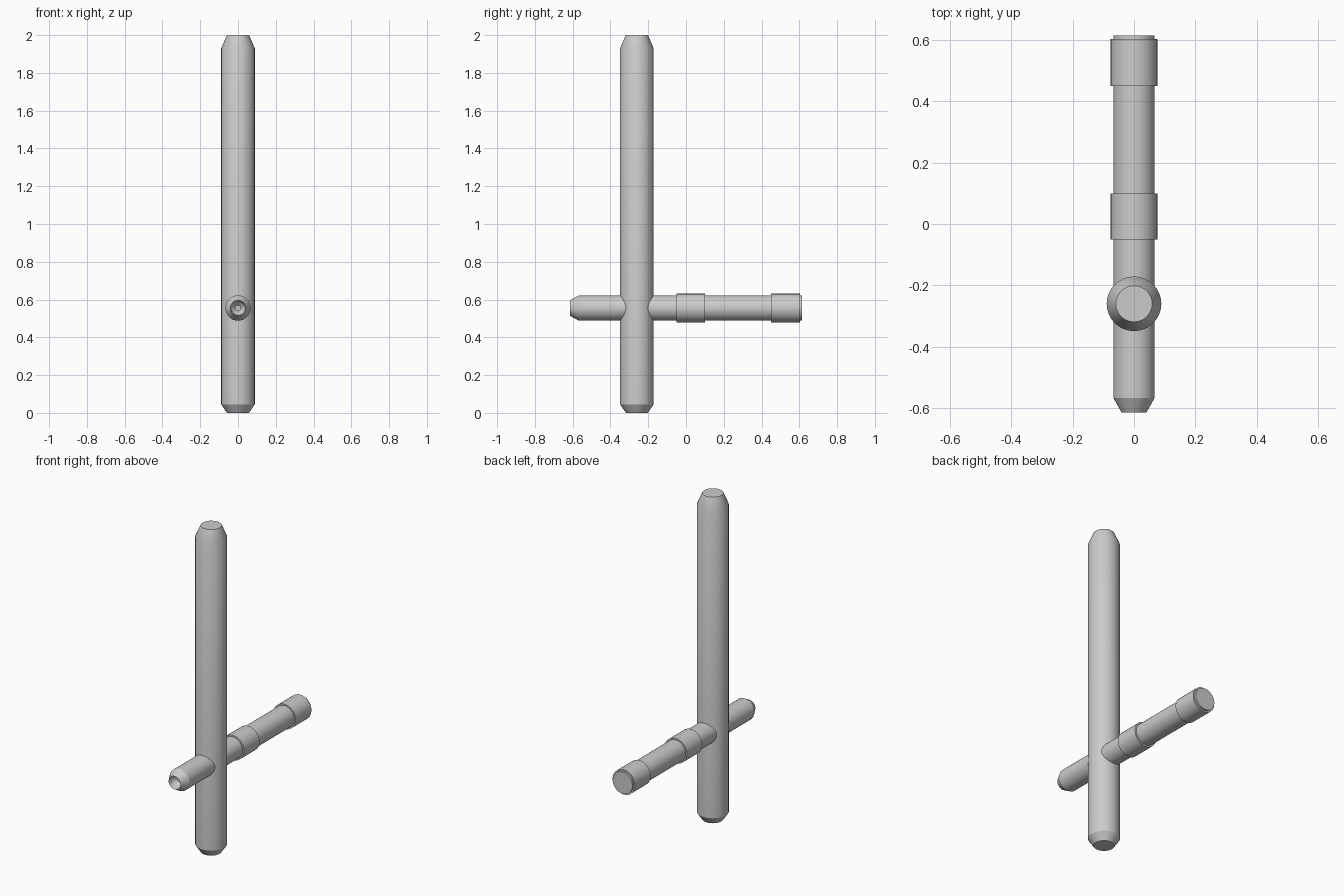
import bpy, bmesh
from math import sin, cos, tau

if "Cube" in bpy.data.objects:
    bpy.data.objects.remove(bpy.data.objects["Cube"])


def lathe(name, profile, origin, axis, sides=32):
    """Spin (radius, distance) pairs around the z or y axis, capping both ends."""
    bm = bmesh.new()
    rings = []
    for r, d in profile:
        ring = []
        for i in range(sides):
            a = tau * i / sides
            u, v = r * cos(a), r * sin(a)
            co = (u, v, d) if axis == 'Z' else (u, d, v)
            ring.append(bm.verts.new([c + o for c, o in zip(co, origin)]))
        rings.append(ring)
    for a, b in zip(rings, rings[1:]):
        for i in range(sides):
            j = (i + 1) % sides
            bm.faces.new((a[i], a[j], b[j], b[i]))
    bm.faces.new(rings[0])
    bm.faces.new(rings[-1])
    bmesh.ops.recalc_face_normals(bm, faces=bm.faces)
    mesh = bpy.data.meshes.new(name)
    bm.to_mesh(mesh)
    bm.free()
    obj = bpy.data.objects.new(name, mesh)
    bpy.context.collection.objects.link(obj)
    bpy.ops.object.select_all(action='DESELECT')
    obj.select_set(True)
    bpy.context.view_layer.objects.active = obj
    bpy.ops.object.shade_smooth_by_angle(angle=0.44)
    return obj


# Upright shaft with tapered ends
lathe("upright_shaft",
      [(0.058, 0), (0.089, 0.045), (0.089, 1.93), (0.059, 2.0)],
      (0, -0.26, 0), 'Z')

# Horizontal handle: hollowed front tip, two raised grip bands, flat back end
R, BAND = 0.067, 0.076
profile = [(0.015, -0.565), (0.034, -0.585), (0.04, -0.615), (R, -0.567)]
for start, end in ((-0.05, 0.10), (0.45, 0.603)):
    profile += [(R, start), (BAND, start), (BAND, end), (R, end)]
profile.append((R, 0.615))
lathe("cross_handle", profile, (0, 0, 0.555), 'Y')
